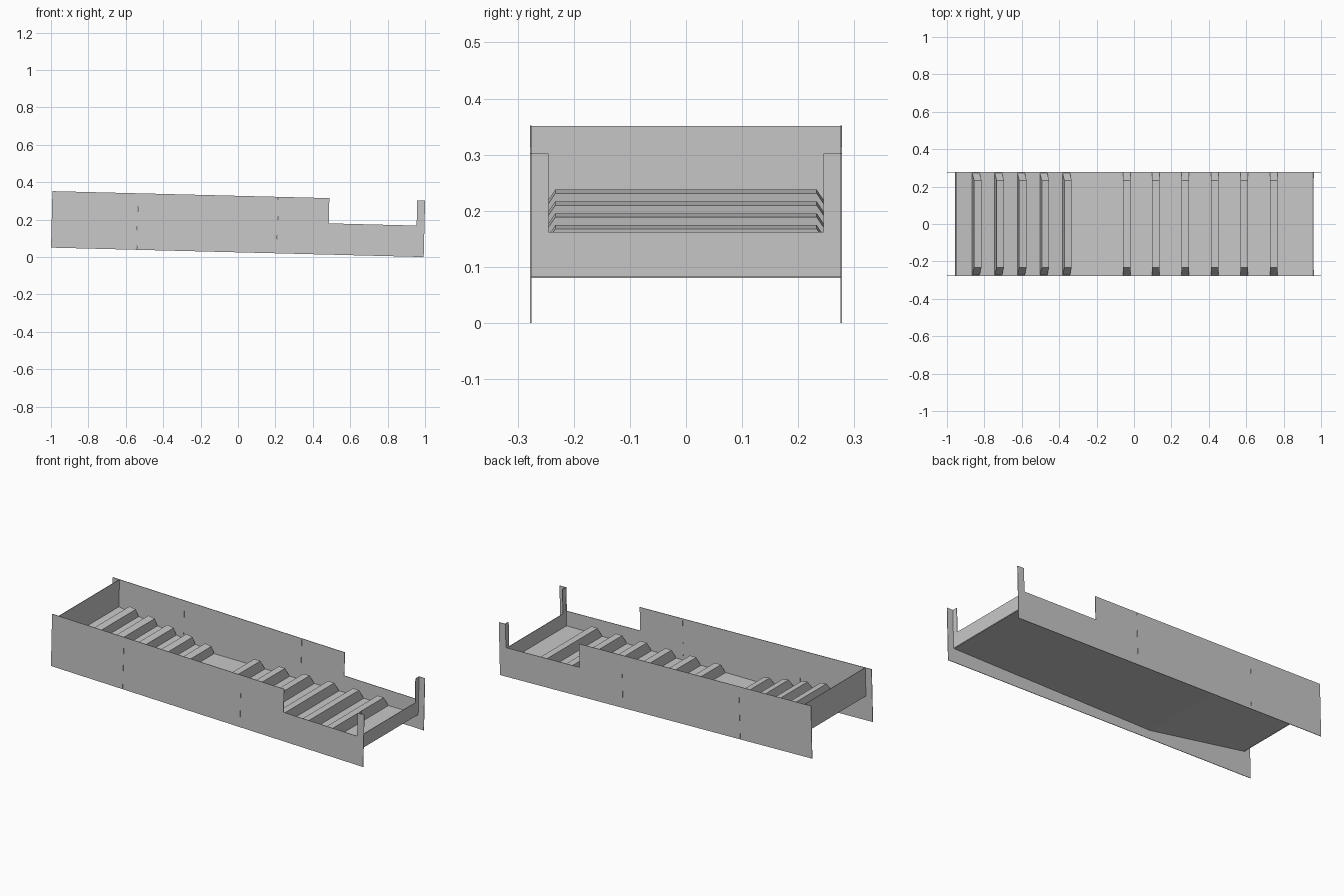
import bpy, bmesh, math
from mathutils import Matrix

cube = bpy.data.objects.get("Cube")
if cube:
    bpy.data.objects.remove(cube)

# One plain grey sheet-metal colour
grey = bpy.data.materials.new("grey_metal")
grey.use_nodes = True
colour = (0.58, 0.58, 0.58, 1)
grey.diffuse_color = colour
grey.node_tree.nodes["Principled BSDF"].inputs["Base Color"].default_value = colour

# Walls and end boards lean gently down towards +x; the floor inside stays level
TILT = Matrix.Translation((0, 0, 0.025)) @ Matrix.Rotation(0.0252, 4, 'Y')
LEVEL = Matrix()
W = 0.275
SHEET = 0.003
HEAD, FOOT = -0.957, 0.953
BEND, FLOOR, HEAD_FLOOR = -0.335, 0.082, 0.19


def prism(name, outline, axis, start, end, frame):
    """Extrude an outline of (x, z) along y, or of (y, z) along x."""
    bm = bmesh.new()

    def ring(d):
        return [bm.verts.new((a, d, b) if axis == 'Y' else (d, a, b)) for a, b in outline]

    first, last = ring(start), ring(end)
    bm.faces.new(first)
    bm.faces.new(last[::-1])
    for i in range(len(first)):
        j = (i + 1) % len(first)
        bm.faces.new((first[i], last[i], last[j], first[j]))
    bmesh.ops.recalc_face_normals(bm, faces=bm.faces)
    mesh = bpy.data.meshes.new(name)
    bm.to_mesh(mesh)
    bm.free()
    mesh.materials.append(grey)
    obj = bpy.data.objects.new(name, mesh)
    bpy.context.collection.objects.link(obj)
    obj.matrix_basis = frame
    return obj


def rect(a0, a1, b0, b1):
    return [(a0, b0), (a1, b0), (a1, b1), (a0, b1)]


# Side walls with a stepped notch and three hairline slots at two stations
side = [(-1, 0), (0.993, 0), (0.993, 0.302), (0.951, 0.302), (0.951, 0.167),
        (0.481, 0.167), (0.481, 0.302), (-1, 0.302)]
slots = []
for x, lowest in ((-0.541, 0.005), (0.207, 0.06)):
    for i in range(3):
        z = lowest + 0.1 * i
        cutter = prism("slot_cutter", rect(x - 0.001, x + 0.001, z, z + 0.036), 'Y', -0.4, 0.4, TILT)
        cutter.hide_render = True
        cutter.hide_viewport = True
        cutter.display_type = 'WIRE'
        slots.append(cutter)
for sign, label in ((-1, "front"), (1, "back")):
    wall = prism(label + "_side_wall", side, 'Y', sign * W, sign * (W + SHEET), TILT)
    for cutter in slots:
        cut = wall.modifiers.new("slot", 'BOOLEAN')
        cut.operation = 'DIFFERENCE'
        cut.solver = 'EXACT'
        cut.object = cutter

# Floor panels: steep head ramp, then three level panels stepping slightly down
panels = [(-0.953, HEAD_FLOOR, BEND, FLOOR), (BEND, FLOOR, -0.075, FLOOR),
          (-0.075, FLOOR - 0.001, 0.5, FLOOR - 0.001), (0.5, FLOOR - 0.002, 0.955, FLOOR - 0.002)]
for x0, z0, x1, z1 in panels:
    outline = [(x0, z0), (x1, z1), (x1, z1 + SHEET), (x0, z0 + SHEET)]
    prism("floor_panel", outline, 'Y', -W, W, LEVEL)

# End boards: solid at the head, low sill with corner posts at the foot
prism("head_board", rect(-W, W, 0.139, 0.302), 'X', HEAD - SHEET, HEAD, TILT)
inner = 0.245
prism("foot_board", [(-W, 0.081), (W, 0.081), (W, 0.301), (inner, 0.301), (inner, 0.161),
                     (-inner, 0.161), (-inner, 0.301), (-W, 0.301)], 'X', FOOT, FOOT + SHEET, TILT)

# Tall cross bars with sloped ends
bar = [(-W, 0.001), (W, 0.001), (W - 0.042, 0.064), (0.042 - W, 0.064)]
for i in range(6):
    x = -0.06 + 0.1575 * i
    prism("lower_bar", bar, 'X', x, x + 0.04, Matrix.Translation((0, 0, FLOOR)))
slope = math.atan2(HEAD_FLOOR - FLOOR, BEND + 0.953)
ramp = Matrix.Translation((BEND, 0, FLOOR)) @ Matrix.Rotation(slope, 4, 'Y')
for i in range(5):
    x = -0.049 - 0.1225 * i
    prism("ramp_bar", bar, 'X', x, x + 0.04, ramp)
